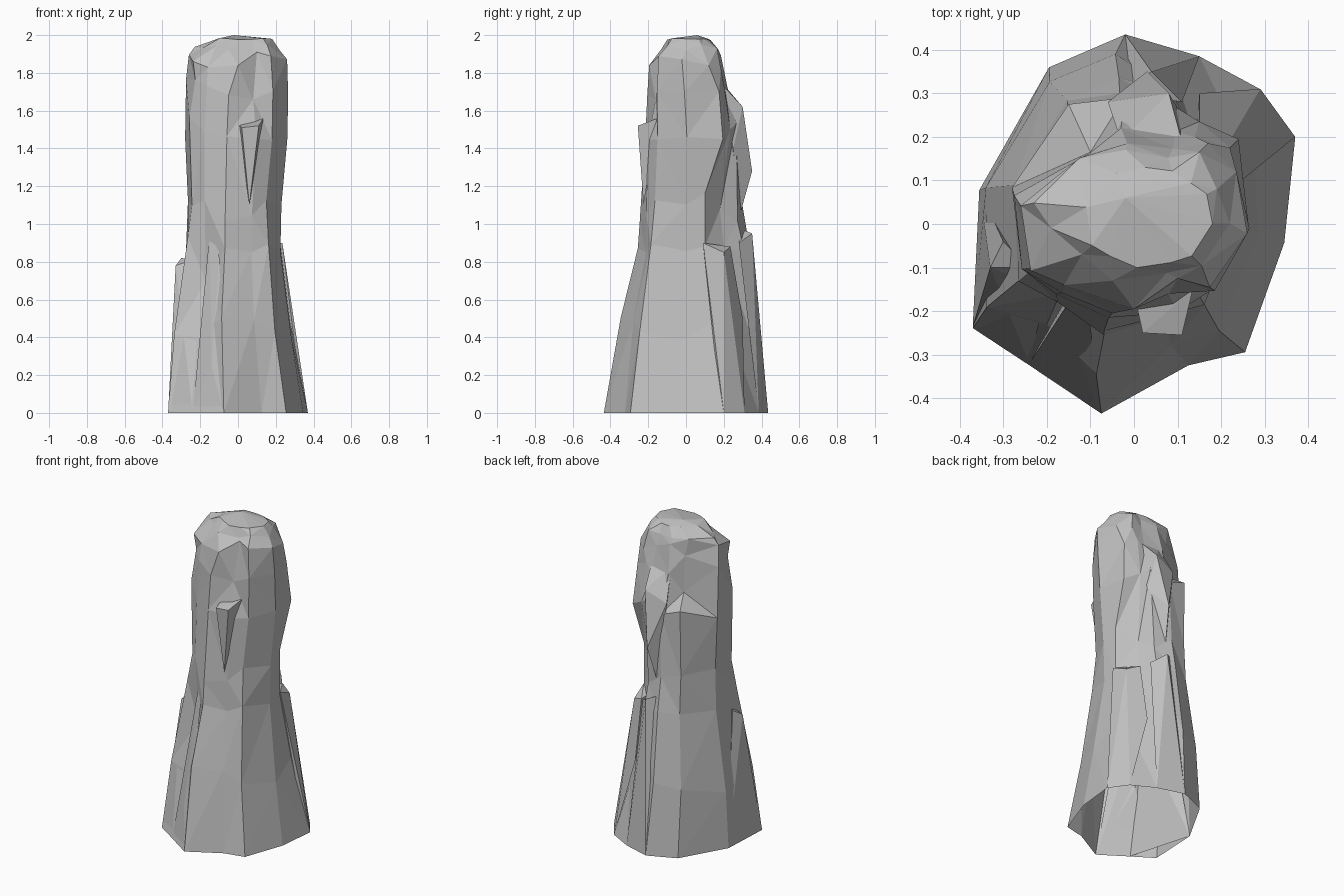
import bpy, bmesh, random
from math import atan2, cos, sin, hypot

random.seed(4)
cube = bpy.data.objects.get("Cube")
if cube:
    bpy.data.objects.remove(cube)

# One flat stone colour
stone = bpy.data.materials.new("stone_grey")
stone.use_nodes = True
grey = (0.53, 0.53, 0.53, 1)
stone.diffuse_color = grey
stone.node_tree.nodes["Principled BSDF"].inputs["Base Color"].default_value = grey


def finish(name, bm):
    """Open the underside, triangulate into flat facets and link the object."""
    under = [f for f in bm.faces if all(v.co.z < 0.001 for v in f.verts)]
    bmesh.ops.delete(bm, geom=under, context='FACES')
    bmesh.ops.triangulate(bm, faces=bm.faces[:], quad_method='SHORT_EDGE')
    bmesh.ops.recalc_face_normals(bm, faces=bm.faces[:])
    mesh = bpy.data.meshes.new(name)
    bm.to_mesh(mesh)
    bm.free()
    mesh.materials.append(stone)
    obj = bpy.data.objects.new(name, mesh)
    bpy.context.collection.objects.link(obj)


def fit(values, low, high):
    """Stretch values so that they span low to high."""
    a, b = min(values), max(values)
    return [low + (v - a) / (b - a) * (high - low) for v in values]


def chunk(name, points):
    """Angular slab of rock: the hull of a few corners."""
    bm = bmesh.new()
    verts = [bm.verts.new(p) for p in points]
    hull = bmesh.ops.convex_hull(bm, input=verts)
    loose = {g for g in hull["geom_interior"] + hull["geom_unused"]
             if isinstance(g, bmesh.types.BMVert)}
    bmesh.ops.delete(bm, geom=list(loose), context='VERTS')
    finish(name, bm)


# Footprint, anticlockwise from the back left corner
foot = [(.37, .2), (.29, .31), (.15, .385), (-.02, .435), (-.195, .36),
        (-.355, .08), (-.37, -.235), (-.24, -.32), (-.075, -.43),
        (.125, -.32), (.255, -.29), (.345, -.04)]

# Pillar levels: height, x range, y range, roundness, height jitter
levels = [(0, -.37, .37, -.435, .435, 0, 0),
          (.42, -.34, .285, -.345, .39, .25, .1),
          (.88, -.275, .235, -.255, .335, .5, .05),
          (1.07, -.265, .23, -.245, .3, .7, .06),
          (1.5, -.28, .262, -.215, .29, .8, .06),
          (1.73, -.275, .265, -.205, .235, .9, .05),
          (1.87, -.26, .26, -.195, .185, .9, .03),
          (1.935, -.23, .22, -.13, .17, .9, .015),
          (1.98, -.11, .18, -.1, .13, .9, .006)]

# Corners broken out of the pillar, by level and column
broken = {(2, 0): (.225, .1, .88), (2, 1): (.14, .2, .87),       # left recess
          (3, 0): (.225, .1, 1.16), (3, 1): (.12, .18, 1.08),
          (4, 0): (.24, .195, 1.45), (4, 1): (.15, .235, 1.5),   # overhang
          (5, 0): (.22, .175, 1.7), (5, 1): (.14, .2, 1.74),
          (6, 0): (.235, .12, 1.84), (6, 1): (.17, .185, 1.82),
          (7, 0): (.19, .08, 1.95), (7, 1): (.15, .165, 1.93),
          (4, 4): (-.15, .275, 1.53), (5, 4): (-.1, .165, 1.6),  # back cleft
          (6, 4): (-.105, .16, 1.83), (5, 3): (-.03, .22, 1.72),
          (1, 7): (-.2, -.23, .4), (2, 7): (-.17, -.16, .7),     # front gully
          (5, 9): (.08, -.16, 1.66), (6, 9): (.1, -.125, 1.91),  # front notch
          (6, 8): (0, -.195, 1.84), (6, 7): (-.16, -.14, 1.83),
          (7, 6): (-.19, -.01, 1.93), (7, 7): (-.12, -.07, 1.94)}

# Weathered pillar
bm = bmesh.new()
rings = []
for k, (z, left, right, front, back, roundness, jitter) in enumerate(levels):
    pts = []
    for x, y in foot:
        r, a = hypot(x, y), atan2(y, x)
        r += (.4 - r) * roundness
        if roundness:
            r *= random.uniform(.95, 1.03)
        pts.append((r * cos(a), r * sin(a)))
    xs = fit([p[0] for p in pts], left, right)
    ys = fit([p[1] for p in pts], front, back)
    ring = []
    for i, (x, y) in enumerate(zip(xs, ys)):
        corner = (x, y, z + random.uniform(-jitter, jitter))
        ring.append(bm.verts.new(broken.get((k, i), corner)))
    rings.append(ring)
n = len(foot)
for low, high in zip(rings, rings[1:]):
    for i in range(n):
        j = (i + 1) % n
        bm.faces.new((low[i], low[j], high[j], high[i]))
peak = bm.verts.new((-.02, .06, 2))
for i in range(n):
    bm.faces.new((rings[-1][i], rings[-1][(i + 1) % n], peak))
finish("rock_pillar", bm)

# Hanging spur on the front
chunk("front_spur", [(0, -.16, 1.53), (.02, -.25, 1.51), (.11, -.255, 1.52),
                     (.135, -.15, 1.56), (.06, -.225, 1.1)])
# Broken slabs leaning against the foot
chunk("right_slab", [(-.33, -.1, .78), (-.3, -.04, .82), (-.24, -.1, .81),
                     (-.2, -.15, .7), (-.37, -.235, 0), (-.355, .08, 0),
                     (-.24, -.32, 0)])
chunk("front_fin", [(-.15, -.18, .95), (-.1, -.235, .85), (-.16, -.18, .7),
                    (-.14, -.345, .25), (-.24, -.32, 0), (-.075, -.43, 0)])
chunk("left_buttress", [(.235, .09, .9), (.15, .235, .88), (.225, .2, .85),
                        (.14, .15, .89), (.37, .2, 0), (.29, .31, 0),
                        (.325, .17, .15), (.15, .3, .5)])
# Shelf and rib on the back
chunk("back_shelf", [(-.06, .28, 1.56), (.08, .3, 1.62), (.03, .35, 1.28),
                     (.11, .19, 1.74), (-.03, .19, 1.75), (0, .28, 1.03),
                     (.11, .25, 1.4)])
chunk("back_rib", [(-.02, .3, .97), (.04, .35, .95), (.11, .28, .9),
                   (-.02, .435, 0), (.15, .385, 0)])
